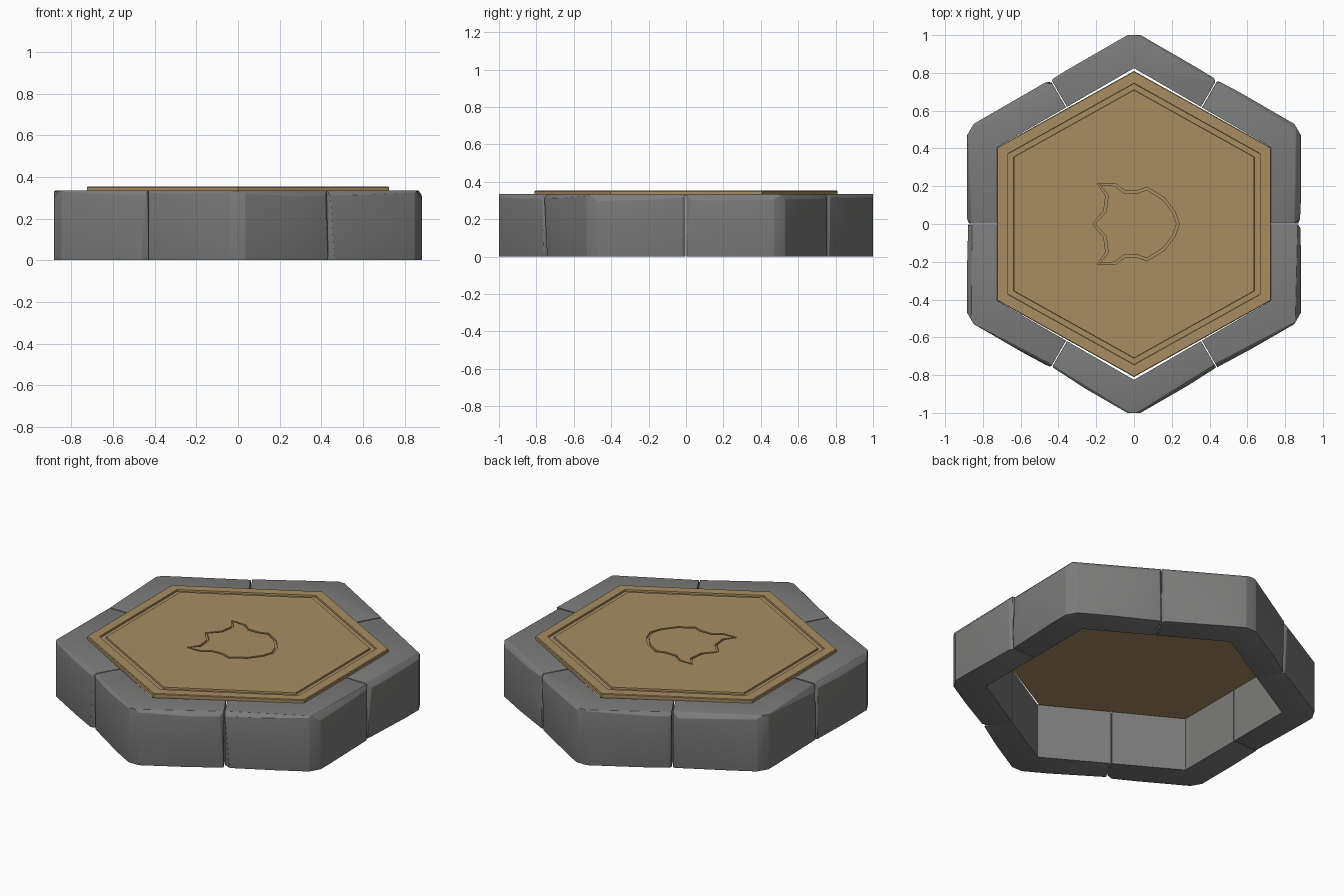
import bpy, bmesh, math, random
from mathutils import Vector

random.seed(7)
cube = bpy.data.objects.get("Cube")
if cube:
    bpy.data.objects.remove(cube, do_unlink=True)


def material(name, rgb):
    m = bpy.data.materials.new(name)
    m.use_nodes = True
    m.diffuse_color = (*rgb, 1)
    bsdf = m.node_tree.nodes["Principled BSDF"]
    bsdf.inputs["Base Color"].default_value = (*rgb, 1)
    bsdf.inputs["Roughness"].default_value = 0.8
    return m


stone_grey = material("stone grey", (0.2, 0.2, 0.198))
tan_wood = material("tan wood", (0.39, 0.262, 0.122))


def add_object(name, bm, mat):
    bmesh.ops.recalc_face_normals(bm, faces=bm.faces)
    me = bpy.data.meshes.new(name)
    bm.to_mesh(me)
    bm.free()
    me.materials.append(mat)
    ob = bpy.data.objects.new(name, me)
    bpy.context.collection.objects.link(ob)
    return ob


def polar(radius, degrees, z=0.0):
    a = math.radians(degrees)
    return Vector((radius * math.cos(a), radius * math.sin(a), z))


def prism(bm, outline, z0, z1):
    bottom = bm.faces.new([bm.verts.new((p[0], p[1], z0)) for p in outline])
    ext = bmesh.ops.extrude_face_region(bm, geom=[bottom], use_keep_orig=True)
    for v in ext["geom"]:
        if isinstance(v, bmesh.types.BMVert):
            v.co.z = z1


def chip(bm, point, normal):
    """Cut away everything beyond a plane and close the cut."""
    bmesh.ops.bisect_plane(bm, geom=bm.verts[:] + bm.edges[:] + bm.faces[:],
                           plane_co=point, plane_no=normal.normalized(), clear_outer=True)
    rim = [e for e in bm.edges if e.is_boundary]
    if rim:
        bmesh.ops.holes_fill(bm, edges=rim, sides=0)
    bmesh.ops.recalc_face_normals(bm, faces=bm.faces)


# Ring of six chiselled corner stones, jointed at the middle of each side
OUTER, INNER, HEIGHT, GAP = 1.02, 0.825, 0.334, 0.003
APOTHEM = math.cos(math.radians(30))
UP = Vector((0, 0, 1))


def corner_stone(index):
    angle = 90 + 60 * index
    bm = bmesh.new()
    ends = []
    for side in (30, -30):
        along = polar(1, angle + side + math.copysign(90, side))
        ends.append((polar(1, angle + side), along))
    (out_a, al_a), (out_b, al_b) = ends
    mid = lambda o, al, r: o * r * APOTHEM - al * GAP
    prism(bm, [mid(out_a, al_a, OUTER), polar(OUTER, angle), mid(out_b, al_b, OUTER),
               mid(out_b, al_b, INNER), polar(INNER, angle), mid(out_a, al_a, INNER)],
          0, HEIGHT)
    rnd = random.uniform
    # Worn vertical corner
    chip(bm, polar(1.0, angle, HEIGHT / 2), polar(1, angle))
    for out, along in ends:
        end = mid(out, along, OUTER)
        # Sloping top edge, uneven face and a knocked joint
        chip(bm, end + UP * (HEIGHT - rnd(0.02, 0.035)),
             out + UP * rnd(0.7, 1.1) + along * rnd(-0.03, 0.06))
        chip(bm, end - along * rnd(0.1, 0.25) + UP * 0.2,
             out + along * rnd(0.02, 0.06) + UP * rnd(-0.04, 0.04))
        chip(bm, end - out * rnd(0.012, 0.025) + UP * rnd(0.1, 0.25),
             out + along * rnd(0.7, 1.2) + UP * rnd(-0.15, 0.15))
    bmesh.ops.remove_doubles(bm, verts=bm.verts, dist=0.002)
    bmesh.ops.dissolve_degenerate(bm, edges=bm.edges, dist=0.001)
    sharp = []
    for e in bm.edges:
        m = (e.verts[0].co + e.verts[1].co) / 2
        reach = max(m.dot(out_a), m.dot(out_b))
        if reach > 0.75 and len(e.link_faces) == 2 and e.calc_face_angle(0) > 0.3:
            sharp.append(e)
    bmesh.ops.bevel(bm, geom=sharp, offset=0.015, segments=3, profile=0.5,
                    affect='EDGES', clamp_overlap=True)
    ob = add_object(f"corner_stone_{index + 1}", bm, stone_grey)
    ob.data.shade_smooth()
    ob.data.set_sharp_from_angle(angle=math.radians(35))


for i in range(6):
    corner_stone(i)


# Hexagonal top board, with a recessed line running round it
def hexagon(scale):
    return [Vector((p.x * 1.035, p.y, 0)) for p in (polar(0.81 * scale, 90 + 60 * k) for k in range(6))]


TOP, GROOVE = 0.353, 0.343
bm = bmesh.new()
levels = [(1, 0.324), (1, 0.349), (0.995, TOP), (0.92, TOP), (0.918, GROOVE),
          (0.877, GROOVE), (0.875, TOP)]
loops = [[bm.verts.new((p.x, p.y, z)) for p in hexagon(s)] for s, z in levels]
for low, high in zip(loops, loops[1:]):
    for k in range(6):
        n = (k + 1) % 6
        bm.faces.new((low[k], low[n], high[n], high[k]))
bm.faces.new(loops[0])
bm.faces.new(loops[-1])
board = add_object("top_board", bm, tan_wood)

# Plain shield outline engraved in the board
half = [(0.24, 0), (0.215, 0.07), (0.16, 0.14), (0.07, 0.195), (0.02, 0.178), (-0.05, 0.178),
        (-0.1, 0.215), (-0.195, 0.215), (-0.15, 0.15), (-0.16, 0.07), (-0.22, 0)]
shield = [Vector(p) for p in half + [(x, -y) for x, y in half[-2:0:-1]]]
inner = []
for k, p in enumerate(shield):
    a = (p - shield[k - 1]).normalized()
    b = (shield[(k + 1) % len(shield)] - p).normalized()
    t = (a + b).normalized()
    inner.append(p + Vector((-t.y, t.x)) * 0.014)
bm = bmesh.new()
rings = [[bm.verts.new((p.x, p.y, z)) for p in line]
         for line, z in ((shield, GROOVE), (shield, 0.4), (inner, 0.4), (inner, GROOVE))]
for r in range(4):
    a, b = rings[r], rings[(r + 1) % 4]
    for k in range(len(a)):
        n = (k + 1) % len(a)
        bm.faces.new((a[k], a[n], b[n], b[k]))
cutter = add_object("engraving_cutter", bm, tan_wood)
cutter.hide_render = True

cut = board.modifiers.new("engraving", 'BOOLEAN')
cut.operation = 'DIFFERENCE'
cut.solver = 'EXACT'
cut.object = cutter
bpy.context.view_layer.update()
carved = bpy.data.meshes.new_from_object(
    board.evaluated_get(bpy.context.evaluated_depsgraph_get()))
board.modifiers.clear()
board.data = carved
bpy.data.objects.remove(cutter, do_unlink=True)
